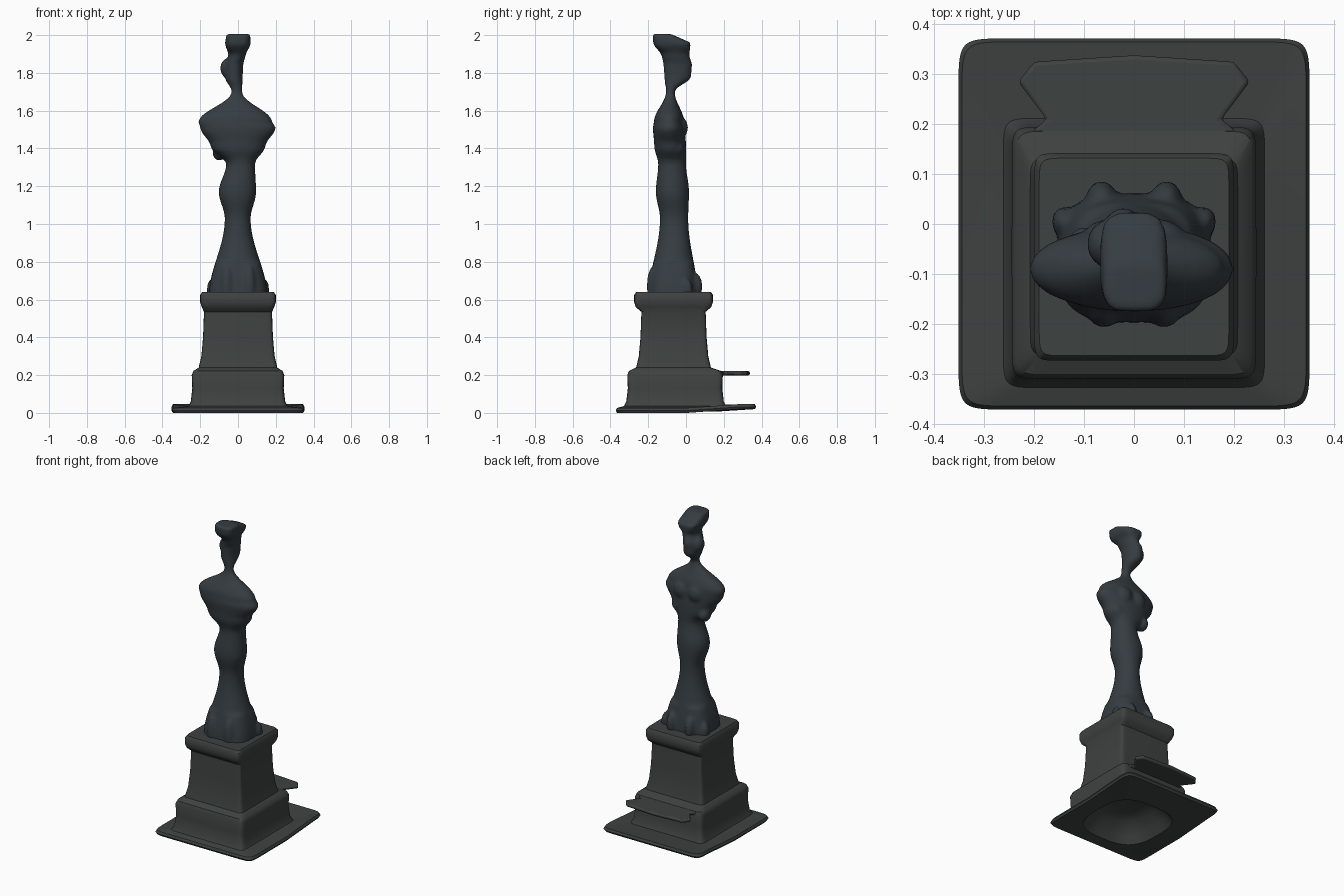
import bpy, bmesh, math
from mathutils import Matrix, Vector

if "Cube" in bpy.data.objects:
    bpy.data.objects.remove(bpy.data.objects["Cube"])


def material(name, rgb):
    m = bpy.data.materials.new(name)
    m.diffuse_color = (*rgb, 1)
    m.use_nodes = True
    m.node_tree.nodes["Principled BSDF"].inputs["Base Color"].default_value = m.diffuse_color
    return m


bronze = material("dark_bronze", (0.036, 0.046, 0.054))
stone = material("dark_stone", (0.048, 0.054, 0.052))


def loft(bm, sections, segs=48):
    """Skin superellipse rings given as (z, x0, x1, y0, y1, power)."""
    rings = []
    for z, x0, x1, y0, y1, p in sections:
        ring = []
        for i in range(segs):
            a = 2 * math.pi * i / segs
            c, s = math.cos(a), math.sin(a)
            u = math.copysign(abs(c) ** (2 / p), c)
            v = math.copysign(abs(s) ** (2 / p), s)
            ring.append(bm.verts.new(((x0 + x1) / 2 + u * (x1 - x0) / 2,
                                      (y0 + y1) / 2 + v * (y1 - y0) / 2, z)))
        rings.append(ring)
    for a, b in zip(rings, rings[1:]):
        for i in range(segs):
            j = (i + 1) % segs
            bm.faces.new((a[i], a[j], b[j], b[i]))
    bm.faces.new(rings[0][::-1])
    bm.faces.new(rings[-1])


def eased(keys, step=0.02):
    """Swell smoothly from each key section to the next."""
    for a, b in zip(keys, keys[1:]):
        n = max(2, round((b[0] - a[0]) / step))
        for i in range(n):
            t = i / n
            e = (1 - math.cos(math.pi * t)) / 2
            z = a[0] + (b[0] - a[0]) * t
            yield [z] + [p + (q - p) * e for p, q in zip(a[1:], b[1:])]
    yield list(keys[-1])


def blob(bm, pos, radii, tilt=0):
    m = (Matrix.Translation(pos) @ Matrix.Rotation(tilt, 4, 'Y')
         @ Matrix.Diagonal((*radii, 1)))
    bmesh.ops.create_icosphere(bm, subdivisions=3, radius=1, matrix=m)


def finish(bm, name, mat):
    bmesh.ops.recalc_face_normals(bm, faces=bm.faces)
    me = bpy.data.meshes.new(name)
    bm.to_mesh(me)
    bm.free()
    ob = bpy.data.objects.new(name, me)
    bpy.context.collection.objects.link(ob)
    me.materials.append(mat)
    bpy.ops.object.select_all(action='DESELECT')
    ob.select_set(True)
    bpy.context.view_layer.objects.active = ob
    bpy.ops.object.shade_smooth_by_angle(angle=math.radians(40))
    return ob


# Pedestal: (height, half width) profile of hollow, slab, plinth, die and cap
profile = [(.13, .08), (.11, .15), (.05, .2), (.008, .23), (0, .345),
           (.012, .352), (.026, .345), (.036, .262), (.06, .25), (.13, .242),
           (.2, .245), (.222, .236), (.24, .208), (.3, .194), (.4, .185),
           (.535, .18), (.56, .192), (.585, .2), (.625, .2), (.64, .19)]
rings = []
for i, (z, w) in enumerate(profile):
    slab = w > 0.3
    depth = w + (0.02 if slab else -0.01 if z > 0.23 and z < 0.55 else 0.008)
    cy = 0 if slab else -0.058 if z < 0.23 else -0.066
    rings.append((z, -w, w, cy - depth, cy + depth, 3 if i < 4 else 18))
bm = bmesh.new()
loft(bm, rings, 64)
for v in bm.verts:  # slab lifts slightly at the back
    if v.co.z < 0.035 and v.co.y > 0.25:
        v.co.z += 0.02
finish(bm, "pedestal", stone)

# Thin ledge projecting from the back of the plinth
bm = bmesh.new()
half = [(.235, .12), (.235, .16), (.175, .21), (.232, .285), (.2, .325)]
outline = half + [(0, .338)] + [(-x, y) for x, y in reversed(half)]
face = bm.faces.new([bm.verts.new((x, y, 0.199)) for x, y in outline])
ext = bmesh.ops.extrude_face_region(bm, geom=[face])
top = [g for g in ext["geom"] if isinstance(g, bmesh.types.BMVert)]
bmesh.ops.translate(bm, verts=top, vec=Vector((0, 0, 0.022)))
# close the underside if the extrusion consumed it
bmesh.ops.holes_fill(bm, edges=[e for e in bm.edges if e.is_boundary], sides=0)
ledge = finish(bm, "back_ledge", stone)
bev = ledge.modifiers.new("soft_edge", 'BEVEL')
bev.width, bev.segments = 0.008, 2

# Figure: skirt, hips, waist, shoulders, neck, face and tall headdress
keys = [
    (.61, -.155, .155, -.198, .062),
    (1.03, -.07, .067, -.138, .012),
    (1.17, -.102, .096, -.16, .016),
    (1.32, -.062, .09, -.147, 0),
    (1.41, -.145, .145, -.168, 0),
    (1.51, -.2, .2, -.175, -.005),
    (1.54, -.21, .182, -.17, -.01),
    (1.70, -.034, .022, -.106, -.06),
    (1.78, -.07, .025, -.115, .028),
    (1.85, -.07, .028, -.12, .032),
    (1.89, -.05, .04, -.13, .018),
    (1.96, -.069, .068, -.174, .024),
    (2.006, -.06, .064, -.176, -.08),
]
bm = bmesh.new()
loft(bm, [s + [3 if s[0] < .8 else 3.5 if s[0] > 1.92 else 2.1]
          for s in eased(keys)])
for s in (-1, 1):
    blob(bm, (s * .05, -.025, 1.51), (.05, .035, .055))          # bust
    blob(bm, (s * .065, .045, .67), (.032, .042, .075))          # feet
    blob(bm, (s * .14, .005, .65), (.025, .03, .06))             # hem folds
    blob(bm, (s * .06, -.17, .67), (.035, .038, .11))            # front folds
blob(bm, (-.1, -.05, 1.38), (.035, .045, .045))                  # hand
blob(bm, (-.06, -.04, 1.825), (.034, .045, .05))                 # side hair
blob(bm, (.08, -.045, 1.40), (.05, .035, .045), -.5)             # forearm
figure = finish(bm, "draped_figure", bronze)
rem = figure.modifiers.new("melt", 'REMESH')
rem.mode, rem.voxel_size, rem.use_smooth_shade = 'VOXEL', 0.01, True
smo = figure.modifiers.new("soften", 'SMOOTH')
smo.factor, smo.iterations = 0.5, 4
